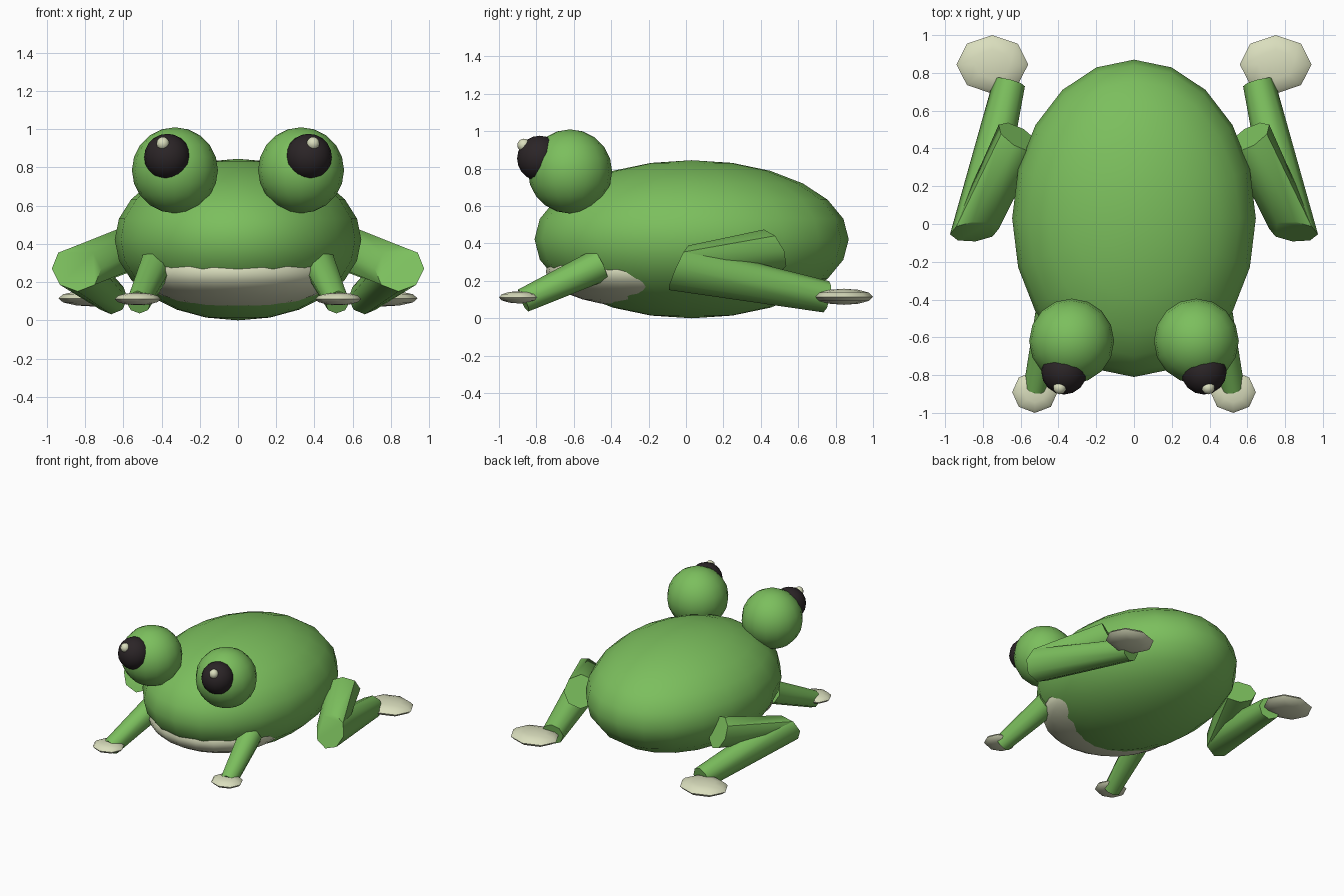
import bpy, bmesh, math
from mathutils import Vector, Matrix

if "Cube" in bpy.data.objects:
    bpy.data.objects.remove(bpy.data.objects["Cube"])


def material(name, rgb):
    m = bpy.data.materials.new(name)
    m.diffuse_color = (*rgb, 1)
    m.use_nodes = True
    m.node_tree.nodes["Principled BSDF"].inputs["Base Color"].default_value = m.diffuse_color
    return m


GREEN = material("leaf green", (0.2, 0.52, 0.11))
CREAM = material("pale cream", (0.70, 0.73, 0.51))
DARK = material("dark brown", (0.024, 0.018, 0.02))


def finish(name, bm, mat):
    bmesh.ops.recalc_face_normals(bm, faces=bm.faces)
    me = bpy.data.meshes.new(name)
    bm.to_mesh(me)
    bm.free()
    me.materials.append(mat)
    ob = bpy.data.objects.new(name, me)
    bpy.context.collection.objects.link(ob)
    bpy.ops.object.select_all(action='DESELECT')
    ob.select_set(True)
    bpy.context.view_layer.objects.active = ob
    bpy.ops.object.shade_smooth_by_angle(angle=math.radians(50))
    return ob


def ellipsoid(name, centre, radii, mat, segs=16, rings=10):
    bm = bmesh.new()
    bmesh.ops.create_uvsphere(
        bm, u_segments=segs, v_segments=rings, radius=1,
        matrix=Matrix.Translation(centre) @ Matrix.Diagonal((*radii, 1)))
    return finish(name, bm, mat)


def limb(name, a, b, side, sides=8):
    """Capped tube between two discs, each (centre, normal, radius), mirrored by side."""
    bm = bmesh.new()
    loops = []
    flow = Vector(b[0]) - Vector(a[0])
    for centre, normal, r in (a, b):
        n = Vector(normal).normalized()
        if n.dot(flow) < 0:
            n = -n
        u = (Vector((0, 0, 1)) - n * n.z).normalized()
        v = n.cross(u)
        loop = []
        for i in range(sides):
            t = 2 * math.pi * i / sides
            p = Vector(centre) + r * (math.cos(t) * u + math.sin(t) * v)
            loop.append(bm.verts.new((p.x * side, p.y, p.z)))
        loops.append(loop)
    lo, hi = loops
    for i in range(sides):
        j = (i + 1) % sides
        bm.faces.new((lo[i], lo[j], hi[j], hi[i]))
    bm.faces.new(lo)
    bm.faces.new(hi)
    return finish(name, bm, GREEN)


# Body and throat patch
ellipsoid("body", (0, 0.03, 0.4225), (0.645, 0.84, 0.4225), GREEN, 20, 12)
ellipsoid("throat", (0, -0.23, 0.25), (0.52, 0.52, 0.19), CREAM, 24, 14)

# Discs where the limb segments start and end
shoulder = ((0.43, -0.46, 0.285), (0.09, -0.42, -0.2), 0.09)
wrist = ((0.52, -0.87, 0.095), (0.09, -0.42, -0.2), 0.065)
hip = ((0.61, 0.46, 0.36), (-0.48, 0.78, 0.4), 0.125)
knee = ((0.845, -0.04, 0.27), (-0.1, -0.9, 0.4), 0.13)
ankle = ((0.66, 0.75, 0.115), (-0.2, 0.79, -0.155), 0.085)

for side, tag in ((-1, "left"), (1, "right")):
    # Eyes
    ellipsoid("eye_" + tag, (0.33 * side, -0.62, 0.785), (0.225,) * 3, GREEN)
    ellipsoid("pupil_" + tag, (0.37 * side, -0.782, 0.855), (0.121,) * 3, DARK)
    ellipsoid("eye_glint_" + tag, (0.393 * side, -0.867, 0.925), (0.035,) * 3, CREAM, 10, 8)
    # Front leg and foot
    limb("front_leg_" + tag, shoulder, wrist, side)
    ellipsoid("front_foot_" + tag, (0.525 * side, -0.89, 0.112), (0.12, 0.11, 0.033), CREAM, 8, 6)
    # Folded hind leg and foot
    limb("thigh_" + tag, hip, knee, side)
    limb("shin_" + tag, knee, ankle, side)
    ellipsoid("hind_foot_" + tag, (0.75 * side, 0.845, 0.115), (0.19, 0.155, 0.043), CREAM, 8, 6)
